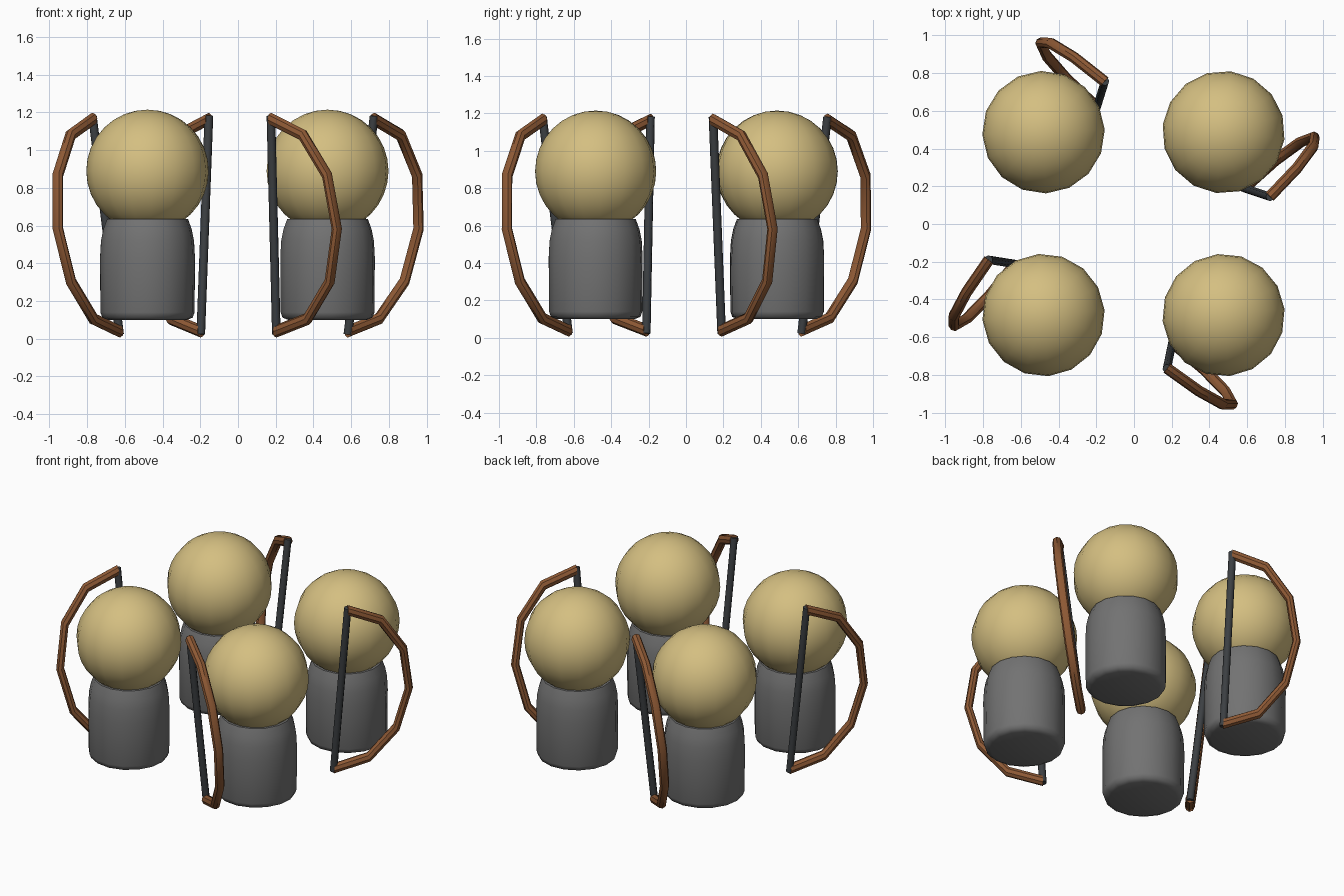
import bpy, bmesh, math
from mathutils import Vector

if "Cube" in bpy.data.objects:
    bpy.data.objects.remove(bpy.data.objects["Cube"])


def material(name, color):
    m = bpy.data.materials.new(name)
    m.diffuse_color = color
    m.use_nodes = True
    m.node_tree.nodes["Principled BSDF"].inputs["Base Color"].default_value = m.diffuse_color
    return m


tan = material("tan", (0.66, 0.52, 0.22, 1))
brown = material("brown", (0.27, 0.10, 0.035, 1))
dark = material("dark", (0.045, 0.05, 0.055, 1))
grey = material("grey", (0.17, 0.17, 0.17, 1))


def make_object(name, bm, mat, angle):
    bmesh.ops.recalc_face_normals(bm, faces=bm.faces[:])
    mesh = bpy.data.meshes.new(name)
    bm.to_mesh(mesh)
    bm.free()
    mesh.materials.append(mat)
    ob = bpy.data.objects.new(name, mesh)
    bpy.context.collection.objects.link(ob)
    bpy.ops.object.select_all(action='DESELECT')
    ob.select_set(True)
    bpy.context.view_layer.objects.active = ob
    bpy.ops.object.shade_smooth_by_angle(angle=math.radians(angle))
    return ob


def skin(bm, rings):
    """Joins closed rings of points into a capped tube."""
    loops = [[bm.verts.new(p) for p in r] for r in rings]
    n = len(loops[0])
    for a, b in zip(loops, loops[1:]):
        for i in range(n):
            j = (i + 1) % n
            bm.faces.new((a[i], a[j], b[j], b[i]))
    bm.faces.new(loops[0])
    bm.faces.new(loops[-1])


def head(tag, x, y, turn):
    bm = bmesh.new()
    bmesh.ops.create_uvsphere(bm, u_segments=16, v_segments=16, radius=0.325)
    ob = make_object("head_" + tag, bm, tan, 60)
    ob.location = (x, y, 0.89)
    ob.rotation_euler.z = turn


def body(tag, x, y, turn):
    profile = [(0.21, 0.10), (0.24, 0.112), (0.25, 0.14), (0.252, 0.43),
               (0.247, 0.52), (0.235, 0.58), (0.215, 0.635)]
    bm = bmesh.new()
    skin(bm, [[(r * math.cos(i * math.tau / 16), r * math.sin(i * math.tau / 16), z)
               for i in range(16)] for r, z in profile])
    ob = make_object("body_" + tag, bm, grey, 50)
    ob.location = (x, y, 0)
    ob.rotation_euler.z = turn


def bow(tag, top, bottom, belly):
    top, bottom, belly = Vector(top), Vector(bottom), Vector(belly)
    centre, axis = (top + bottom) / 2, (top - bottom) / 2
    side = axis.cross(belly).normalized()

    # curved limb: stretched half ring
    rings = []
    for i in range(7):
        u = math.pi * i / 6
        direction = axis * math.cos(u) + belly * math.sin(u)
        rings.append([centre + direction * (1 + 0.06 * math.cos(v)) + side * 0.03 * math.sin(v)
                      for v in (k * math.tau / 8 for k in range(8))])
    bm = bmesh.new()
    skin(bm, rings)
    make_object("bow_limb_" + tag, bm, brown, 40)

    # straight string between the tips
    out = belly.normalized()
    rings = [[centre + axis * e + (out * math.cos(v) + side * math.sin(v)) * 0.023
              for v in (k * math.tau / 8 for k in range(8))] for e in (-1.03, 1.03)]
    bm = bmesh.new()
    skin(bm, rings)
    make_object("bow_string_" + tag, bm, dark, 50)


# four figures: position, turn, bow top, bow bottom, bow belly direction
figures = [
    ("front_right", 0.475, -0.483, 0.10,
     (0.175, -0.765, 1.165), (0.203, -0.63, 0.04), (0.335, -0.26, -0.02)),
    ("back_right", 0.475, 0.487, -0.12,
     (0.72, 0.145, 1.165), (0.585, 0.19, 0.04), (0.305, 0.295, -0.02)),
    ("back_left", -0.48, 0.487, 0.04,
     (-0.155, 0.755, 1.165), (-0.197, 0.62, 0.04), (-0.32, 0.275, -0.02)),
    ("front_left", -0.48, -0.483, 0.08,
     (-0.77, -0.19, 1.165), (-0.63, -0.212, 0.04), (-0.255, -0.34, -0.02)),
]
for tag, x, y, turn, top, bottom, belly in figures:
    body(tag, x, y, turn)
    head(tag, x, y, turn)
    bow(tag, top, bottom, belly)
